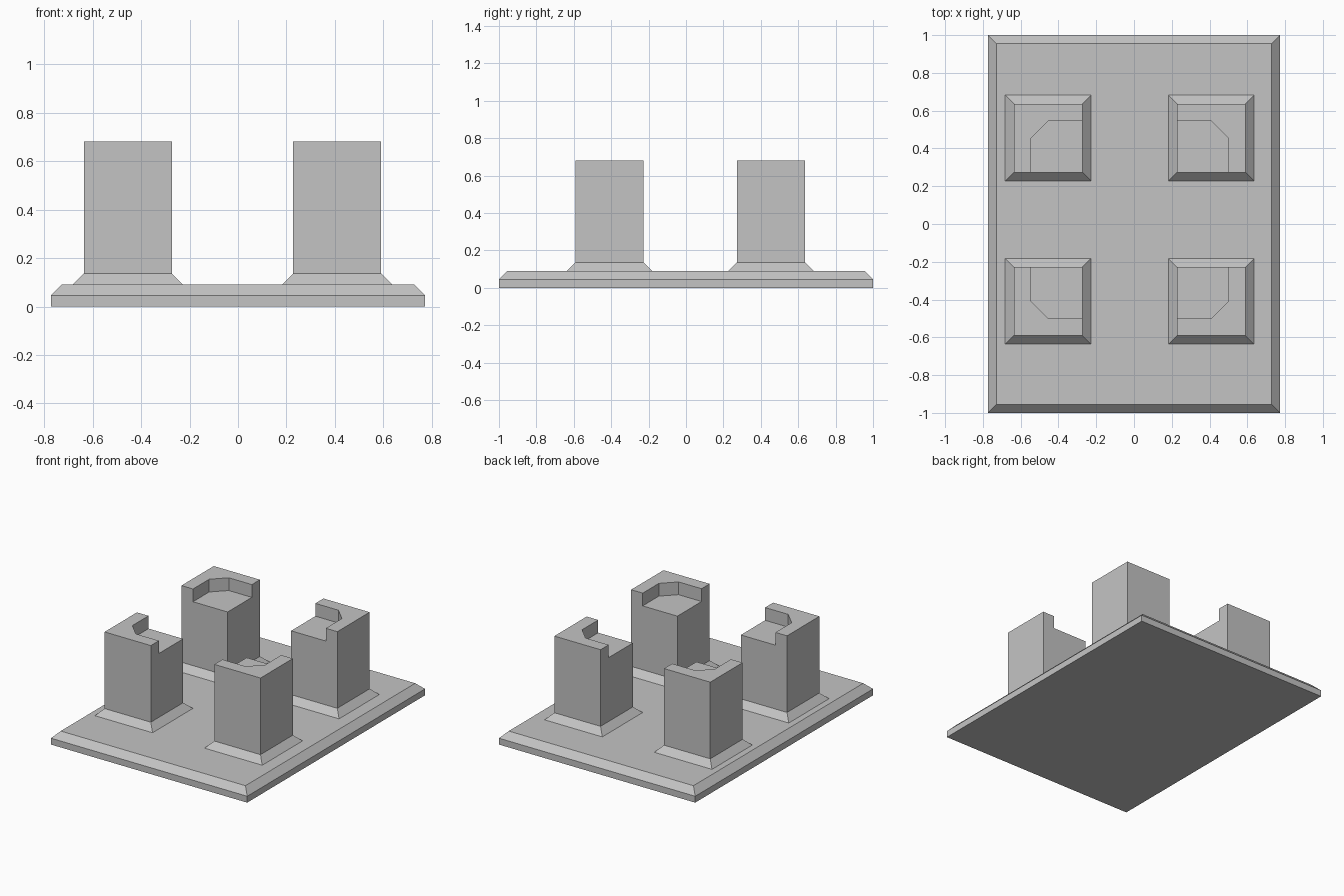
import bpy, bmesh

U = 1 / 22  # one module of the design grid

cube = bpy.data.objects.get("Cube")
if cube:
    bpy.data.objects.remove(cube, do_unlink=True)

grey = bpy.data.materials.new("plain grey")
grey.use_nodes = True
colour = (0.55, 0.55, 0.55, 1)
grey.diffuse_color = colour
grey.node_tree.nodes["Principled BSDF"].inputs["Base Color"].default_value = colour


def square(cx, cy, hx, hy):
    """Corners of a rectangle, counter-clockwise."""
    return [(cx - hx, cy - hy), (cx + hx, cy - hy),
            (cx + hx, cy + hy), (cx - hx, cy + hy)]


def loft(name, layers):
    """Closed solid through (height, outline) layers, all in grid modules."""
    bm = bmesh.new()
    rings = [[bm.verts.new((x * U, y * U, z * U)) for x, y in outline]
             for z, outline in layers]
    n = len(rings[0])
    bm.faces.new(rings[0][::-1])
    bm.faces.new(rings[-1])
    for low, high in zip(rings, rings[1:]):
        for i in range(n):
            j = (i + 1) % n
            bm.faces.new((low[i], low[j], high[j], high[i]))
    mesh = bpy.data.meshes.new(name)
    bm.to_mesh(mesh)
    bm.free()
    mesh.materials.append(grey)
    obj = bpy.data.objects.new(name, mesh)
    bpy.context.collection.objects.link(obj)
    return obj


# Base slab with a chamfered upper rim
loft("base_plate", [(0, square(0, 0, 17, 22)),
                    (1, square(0, 0, 17, 22)),
                    (2, square(0, 0, 16, 21))])

# One square post with a flared foot set slightly into the slab
mid = 9.5
posts = loft("corner_posts", [(1.5, square(mid, mid, 5, 5)),
                              (2, square(mid, mid, 5, 5)),
                              (3, square(mid, mid, 4, 4)),
                              (15, square(mid, mid, 4, 4))])

# Seat recess, open toward the middle, with a clipped outer corner
recess = [(4, 4), (11.5, 4), (11.5, 9.5), (9.5, 11.5), (4, 11.5)]
cutter = loft("recess_cutter", [(13, recess), (17, recess)])
cutter.hide_render = True
cutter.display_type = 'WIRE'

cut = posts.modifiers.new("recess", 'BOOLEAN')
cut.operation = 'DIFFERENCE'
cut.solver = 'EXACT'
cut.object = cutter

# Bake the cut, then drop the helper
bpy.context.view_layer.update()
evaluated = posts.evaluated_get(bpy.context.evaluated_depsgraph_get())
posts.data = bpy.data.meshes.new_from_object(evaluated)
posts.modifiers.clear()
bpy.data.objects.remove(cutter, do_unlink=True)

# Mirror to all four corners about the slightly offset centre
mirror = posts.modifiers.new("four corners", 'MIRROR')
mirror.use_axis = (True, True, False)
posts.location = (-0.5 * U, 0.5 * U, 0)
